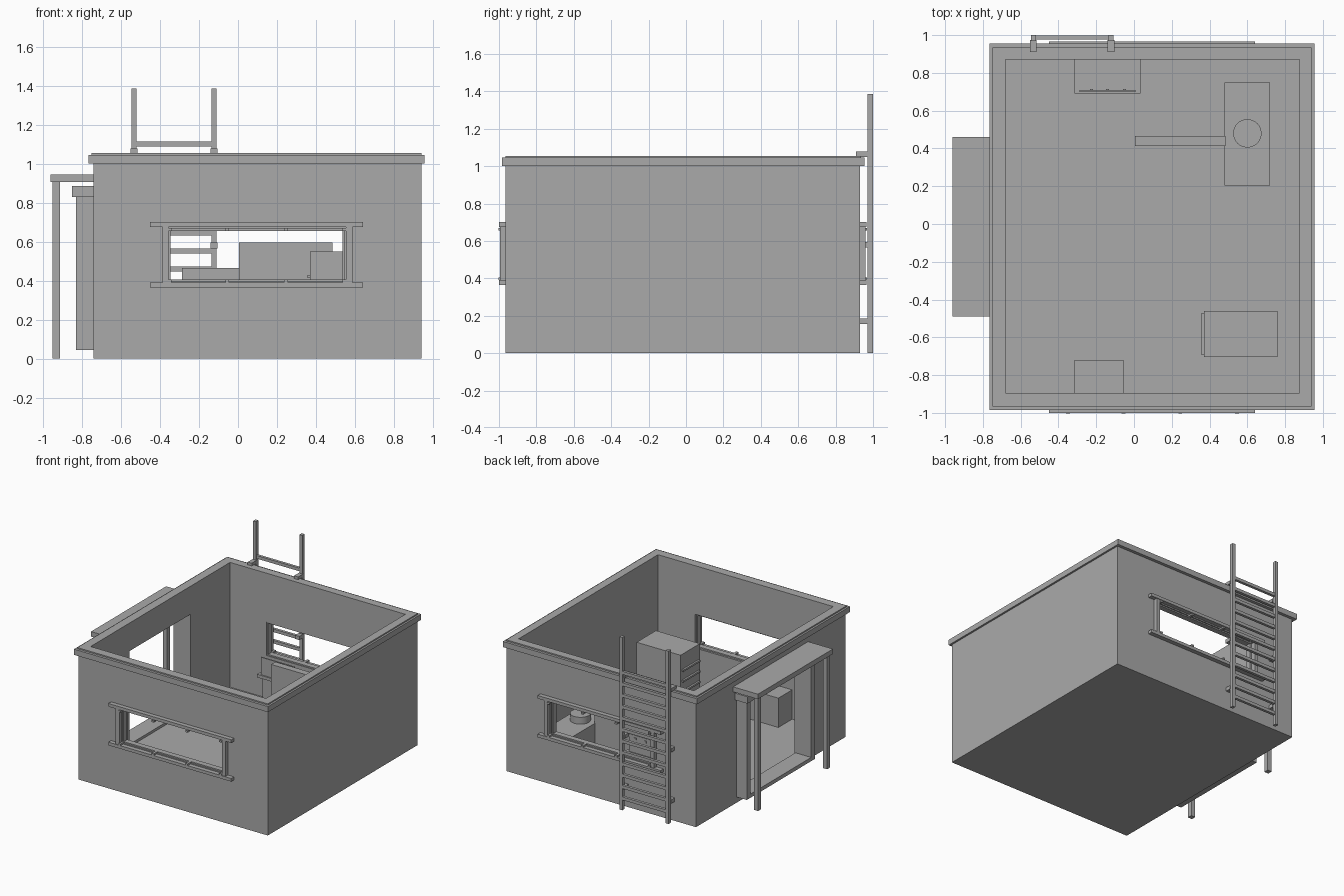
import bpy
import bmesh
from mathutils import Matrix, Vector

if "Cube" in bpy.data.objects:
    bpy.data.objects.remove(bpy.data.objects["Cube"], do_unlink=True)

grey = bpy.data.materials.new("plain_grey")
grey.use_nodes = True
grey.diffuse_color = (0.4, 0.4, 0.4, 1)
grey.node_tree.nodes["Principled BSDF"].inputs["Base Color"].default_value = (0.4, 0.4, 0.4, 1)


def add_object(name, bm):
    mesh = bpy.data.meshes.new(name)
    bm.to_mesh(mesh)
    bm.free()
    mesh.materials.append(grey)
    obj = bpy.data.objects.new(name, mesh)
    bpy.context.collection.objects.link(obj)
    return obj


def box(name, x, y, z):
    """Box from (min, max) ranges along each axis."""
    bm = bmesh.new()
    lo, hi = Vector((x[0], y[0], z[0])), Vector((x[1], y[1], z[1]))
    size = Matrix.Diagonal((*(hi - lo), 1))
    bmesh.ops.create_cube(bm, size=1, matrix=Matrix.Translation((lo + hi) / 2) @ size)
    return add_object(name, bm)


def cut(obj, x, y, z):
    """Cut a box-shaped hole and discard the cutter."""
    cutter = box("cutter", x, y, z)
    cutter.hide_render = True
    mod = obj.modifiers.new("cut", "BOOLEAN")
    mod.operation = "DIFFERENCE"
    mod.solver = "EXACT"
    mod.object = cutter
    bpy.context.view_layer.objects.active = obj
    bpy.ops.object.modifier_apply(modifier=mod.name)
    bpy.data.objects.remove(cutter, do_unlink=True)


def around(c, half):
    return (c - half, c + half)


# Open-topped room with floor, two windows and a doorway
INNER_X, INNER_Y = (-0.68, 0.875), (-0.895, 0.87)
FLOOR = 0.055
walls = box("walls", (-0.74, 0.94), (-0.965, 0.93), (0, 1.0))
cut(walls, INNER_X, INNER_Y, (FLOOR, 2))
cut(walls, (-0.355, 0.545), (-2, 2), (0.395, 0.665))
cut(walls, (-1, -0.6), (-0.4, 0.37), (FLOOR, 0.83))

# Cornice and coping around the top
cornice = box("cornice", (-0.765, 0.955), (-0.985, 0.955), (1.0, 1.045))
coping = box("coping", (-0.75, 0.94), (-0.965, 0.935), (1.045, 1.055))
for ring in (cornice, coping):
    cut(ring, INNER_X, INNER_Y, (0.9, 2))

# Window surrounds, front and back
for side, wall_y, sign in (("front", -0.965, -1), ("back", 0.93, 1)):
    def out(a, b):
        return tuple(sorted((wall_y + sign * a, wall_y + sign * b)))

    for level, z in (("lower", 0.3775), ("upper", 0.6875)):
        box(f"{side}_window_{level}_rail", (-0.45, 0.64), out(0, 0.035), around(z, 0.0125))
    for end, x in (("right", -0.372), ("left", 0.57)):
        box(f"{side}_window_{end}_post", around(x, 0.016), out(0, 0.03), (0.39, 0.675))
    frame = box(f"{side}_window_frame", (-0.355, 0.545), out(-0.055, -0.01), (0.395, 0.665))
    cut(frame, (-0.345, 0.535), (-2, 2), (0.405, 0.655))
    for x in (-0.35, -0.055, 0.245, 0.545):
        for z in (0.398, 0.662):
            box(f"{side}_window_clip", around(x, 0.01), out(-0.01, 0.037), around(z, 0.007))

# Door frame
for end, y in (("back", (0.37, 0.415)), ("front", (-0.45, -0.4))):
    box(f"door_{end}_jamb", (-0.83, -0.69), y, (0.045, 0.83))
box("door_sill", (-0.83, -0.69), (-0.4, 0.37), (0.045, 0.075))
box("door_lintel", (-0.85, -0.69), (-0.47, 0.435), (0.83, 0.885))

# Porch canopy on two posts
box("canopy", (-0.96, -0.74), (-0.49, 0.46), (0.905, 0.945))
for end, y in (("front", -0.45), ("back", 0.425)):
    box(f"canopy_{end}_post", (-0.95, -0.912), around(y, 0.019), (0, 0.905))

# Ladder on the back wall
for end, x in (("right", -0.533), ("left", -0.122)):
    box(f"ladder_{end}_rail", around(x, 0.013), (0.97, 1.0), (0, 1.385))
    for z in (0.17, 0.58):
        box(f"ladder_{end}_bracket", around(x, 0.018), (0.925, 0.975), around(z, 0.015))
    box(f"ladder_{end}_top_bracket", around(x, 0.018), (0.91, 0.975), (1.05, 1.077))
for i in range(12):
    box("ladder_rung", (-0.533, -0.122), (0.976, 0.998), around(0.094 + i * 0.0915, 0.0125))

# Desk with an upright panel against the back wall
box("desk_top", (-0.315, 0.035), (0.69, 0.87), (0.3, 0.325))
box("desk_body", (-0.285, 0.005), (0.72, 0.87), (FLOOR, 0.3))
box("desk_panel", (-0.288, 0.008), (0.7, 0.71), (0.325, 0.465))
for x in (-0.225, -0.14, -0.05):
    box("panel_knob", around(x, 0.008), (0.71, 0.716), around(0.44, 0.008))

# Counter with a round basin and a partition beside it
box("counter", (0.48, 0.72), (0.205, 0.75), (FLOOR, 0.33))
box("partition", (0.005, 0.485), (0.413, 0.467), (FLOOR, 0.595))
bm = bmesh.new()
bmesh.ops.create_cone(bm, cap_ends=True, segments=32, radius1=0.075, radius2=0.075, depth=0.055,
                      matrix=Matrix.Translation((0.6, 0.48, 0.3575)))
basin = add_object("basin", bm)
bpy.ops.object.select_all(action="DESELECT")
basin.select_set(True)
bpy.context.view_layer.objects.active = basin
bpy.ops.object.shade_smooth_by_angle()

# Drawer chest and low box near the front wall
box("drawer_chest", (0.37, 0.76), (-0.705, -0.46), (FLOOR, 0.55))
for i in range(4):
    box("drawer_lip", (0.355, 0.37), (-0.69, -0.475), around(0.422 - i * 0.085, 0.007))
box("low_box", (-0.315, -0.055), (-0.895, -0.72), (FLOOR, 0.29))
